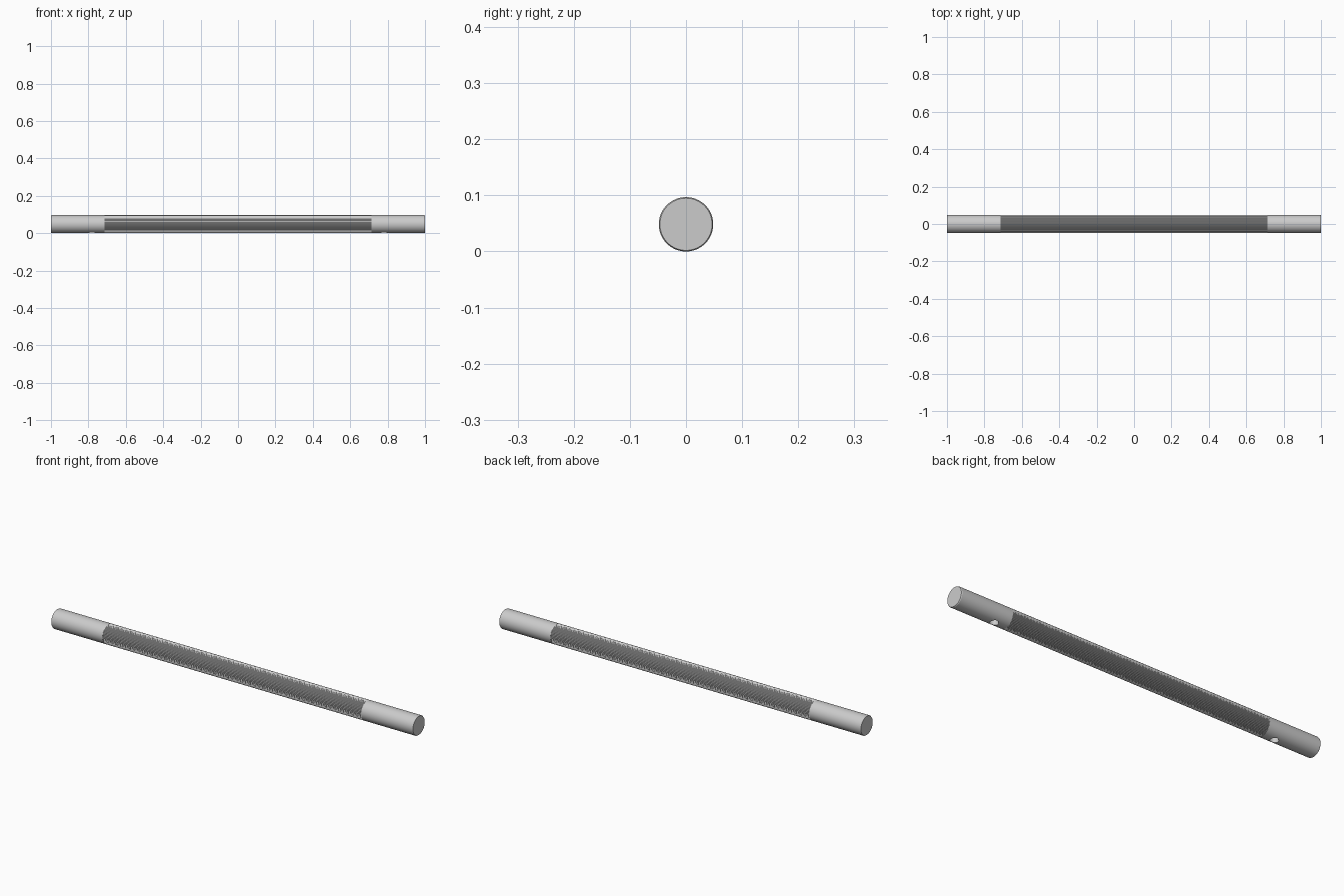
import bpy, bmesh, math
from mathutils import Vector

if "Cube" in bpy.data.objects:
    bpy.data.objects.remove(bpy.data.objects["Cube"])

R = 0.0485      # bar radius
GRIP = 0.715    # half length of ribbed grip
C = 0.004       # end chamfer


def lathe(name, profile, n, ribs=0.0):
    """Sweep (x, radius) rings round the x axis; ribs sinks every other column."""
    bm = bmesh.new()
    rings = []
    for x, r in profile:
        ring = []
        for i in range(n):
            a = 2 * math.pi * i / n
            q = r - (ribs if i % 2 else 0)
            ring.append(bm.verts.new((x, q * math.cos(a), R + q * math.sin(a))))
        rings.append(ring)
    for a, b in zip(rings, rings[1:]):
        for i in range(n):
            j = (i + 1) % n
            bm.faces.new((a[i], a[j], b[j], b[i]))
    bm.faces.new(rings[0])
    bm.faces.new(rings[-1])
    bmesh.ops.recalc_face_normals(bm, faces=bm.faces)
    me = bpy.data.meshes.new(name)
    bm.to_mesh(me)
    bm.free()
    ob = bpy.data.objects.new(name, me)
    bpy.context.collection.objects.link(ob)
    return ob


# Ribbed grip in the middle
lathe("ribbed_grip", [(-GRIP, R), (GRIP, R)], 96, 0.0018)

# Smooth ends, each with a blind mounting hole underneath
for side, s in (("left", -1), ("right", 1)):
    end = lathe(side + "_end", [(s * GRIP, R), (s * (1 - C), R), (s, R - C / 2)], 64)
    bpy.ops.mesh.primitive_cylinder_add(vertices=32, radius=0.02, depth=0.08,
                                        location=(s * 0.78, 0, 0.02))
    cutter = bpy.context.object
    cutter.name = side + "_hole_cutter"
    cutter.hide_render = True
    cutter.display_type = 'WIRE'
    mod = end.modifiers.new("mounting_hole", 'BOOLEAN')
    mod.operation = 'DIFFERENCE'
    mod.solver = 'EXACT'
    mod.object = cutter
    bpy.context.view_layer.objects.active = end
    bpy.ops.object.select_all(action='DESELECT')
    end.select_set(True)
    bpy.ops.object.modifier_apply(modifier=mod.name)
    bpy.data.objects.remove(cutter)
    bpy.ops.object.shade_smooth_by_angle(angle=math.radians(20))
